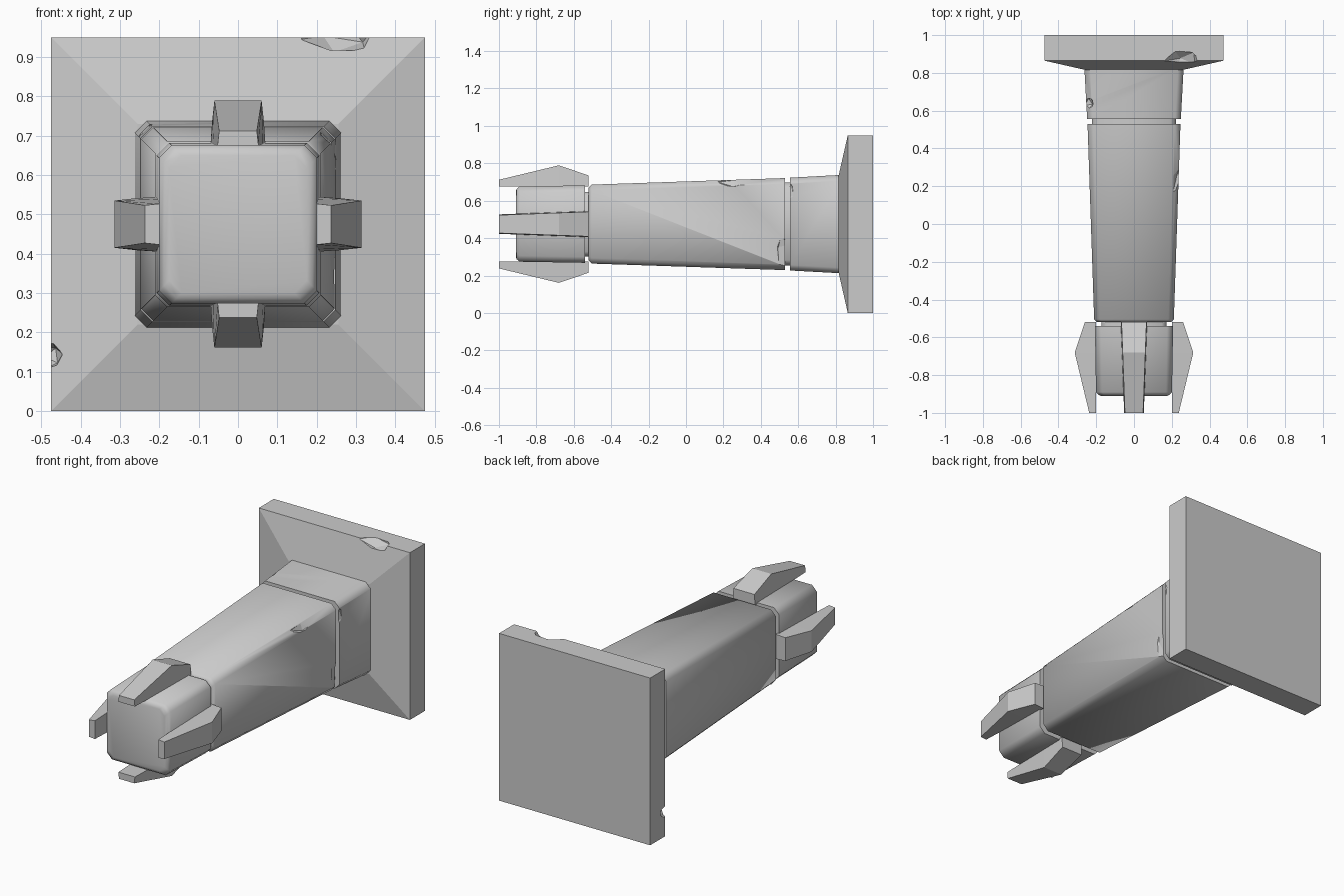
import bpy, bmesh, math
from mathutils import Matrix

if "Cube" in bpy.data.objects:
    bpy.data.objects.remove(bpy.data.objects["Cube"])

CZ = 0.475  # height of the long axis
stone = bpy.data.materials.new("grey_stone")
stone.diffuse_color = (0.6, 0.6, 0.6, 1)
stone.use_nodes = True
stone.node_tree.nodes["Principled BSDF"].inputs["Base Color"].default_value = stone.diffuse_color


def finish(name, bm, angle=None):
    bmesh.ops.recalc_face_normals(bm, faces=bm.faces)
    me = bpy.data.meshes.new(name)
    bm.to_mesh(me)
    bm.free()
    ob = bpy.data.objects.new(name, me)
    bpy.context.collection.objects.link(ob)
    me.materials.append(stone)
    if angle:
        bpy.ops.object.select_all(action='DESELECT')
        ob.select_set(True)
        bpy.context.view_layer.objects.active = ob
        bpy.ops.object.shade_smooth_by_angle(angle=math.radians(angle))
    return ob


def ring(bm, y, half, c):
    """Square loop around the long axis, with chamfered corners if c > 0."""
    pts = []
    for sx, sz in ((1, 1), (-1, 1), (-1, -1), (1, -1)):
        a, b = (half, half - c), (half - c, half)
        if c == 0:
            pair = [a]
        else:
            pair = [a, b] if sx * sz > 0 else [b, a]
        pts += [(sx * p, sz * q) for p, q in pair]
    return [bm.verts.new((x, y, CZ + z)) for x, z in pts]


def loft(name, sections, c, angle=None):
    """Skin a list of (y, half width) sections."""
    bm = bmesh.new()
    rings = [ring(bm, y, h, c) for y, h in sections]
    n = len(rings[0])
    for r, s in zip(rings, rings[1:]):
        for i in range(n):
            bm.faces.new((r[i], r[(i + 1) % n], s[(i + 1) % n], s[i]))
    bm.faces.new(rings[0])
    bm.faces.new(rings[-1])
    return finish(name, bm, angle)


def chip(ob, loc, size, rot=(0, 0, 0)):
    """Knock a faceted chip out of an edge."""
    bm = bmesh.new()
    bmesh.ops.create_icosphere(bm, subdivisions=1, radius=1)
    bmesh.ops.scale(bm, verts=bm.verts, vec=size)
    for a, ax in zip(rot, 'XYZ'):
        bmesh.ops.rotate(bm, verts=bm.verts, matrix=Matrix.Rotation(a, 3, ax))
    bmesh.ops.translate(bm, verts=bm.verts, vec=loc)
    cutter = finish("chip_cutter", bm)
    cutter.hide_render = True
    mod = ob.modifiers.new("chip", 'BOOLEAN')
    mod.operation = 'DIFFERENCE'
    mod.solver = 'EXACT'
    mod.object = cutter
    bpy.context.view_layer.objects.active = ob
    bpy.ops.object.modifier_apply(modifier=mod.name)
    bpy.data.objects.remove(cutter, do_unlink=True)


# Wall plate with sloped front
plate = loft("wall_plate", [(0.815, 0.255), (0.865, 0.475), (1.0, 0.475)], 0)
chip(plate, (0.25, 0.865, 0.955), (0.10, 0.06, 0.045), (0.3, 0.1, 0.1))
chip(plate, (-0.48, 0.865, 0.14), (0.035, 0.05, 0.035), (0.2, 0.3, 0))

# Collar, shaft and head, separated by recessed necks
collar = loft("collar", [(0.555, 0.248), (0.83, 0.263)], 0.03, 50)
chip(collar, (-0.25, 0.635, 0.725), (0.045, 0.035, 0.03), (0, 0.4, 0.6))
chip(collar, (0.255, 0.55, 0.65), (0.016, 0.03, 0.06))
loft("rear_neck", [(0.52, 0.222), (0.565, 0.222)], 0.03, 50)

shaft = loft("shaft", [(-0.52, 0.195), (-0.505, 0.211), (0.53, 0.246)], 0.03, 50)
chip(shaft, (0.245, 0.25, 0.71), (0.035, 0.10, 0.04), (0, 0.5, -0.25))
chip(shaft, (0.25, 0.53, 0.31), (0.016, 0.05, 0.11), (0.2, 0, 0))
loft("front_neck", [(-0.56, 0.172), (-0.51, 0.172)], 0.025, 50)
loft("head", [(-0.91, 0.175), (-0.905, 0.188), (-0.89, 0.201), (-0.54, 0.207)],
     0.032, 50)

# Four claws: (y, inner radius, outer radius, inner half width, outer half width)
CLAW = [(-1.0, 0.2, 0.237, 0.052, 0.048),
        (-0.68, 0.2, 0.314, 0.064, 0.06),
        (-0.52, 0.2, 0.26, 0.07, 0.066)]
for k, side in enumerate(("top", "left", "bottom", "right")):
    bm = bmesh.new()
    loops = [[bm.verts.new(p) for p in ((-wi, y, ri), (wi, y, ri), (wo, y, ro), (-wo, y, ro))]
             for y, ri, ro, wi, wo in CLAW]
    for r, s in zip(loops, loops[1:]):
        for i in range(4):
            bm.faces.new((r[i], r[(i + 1) % 4], s[(i + 1) % 4], s[i]))
    bm.faces.new(loops[0])
    bm.faces.new(loops[-1])
    bmesh.ops.rotate(bm, verts=bm.verts, matrix=Matrix.Rotation(-k * math.pi / 2, 3, 'Y'))
    bmesh.ops.translate(bm, verts=bm.verts, vec=(0, 0, CZ))
    finish("claw_" + side, bm)
